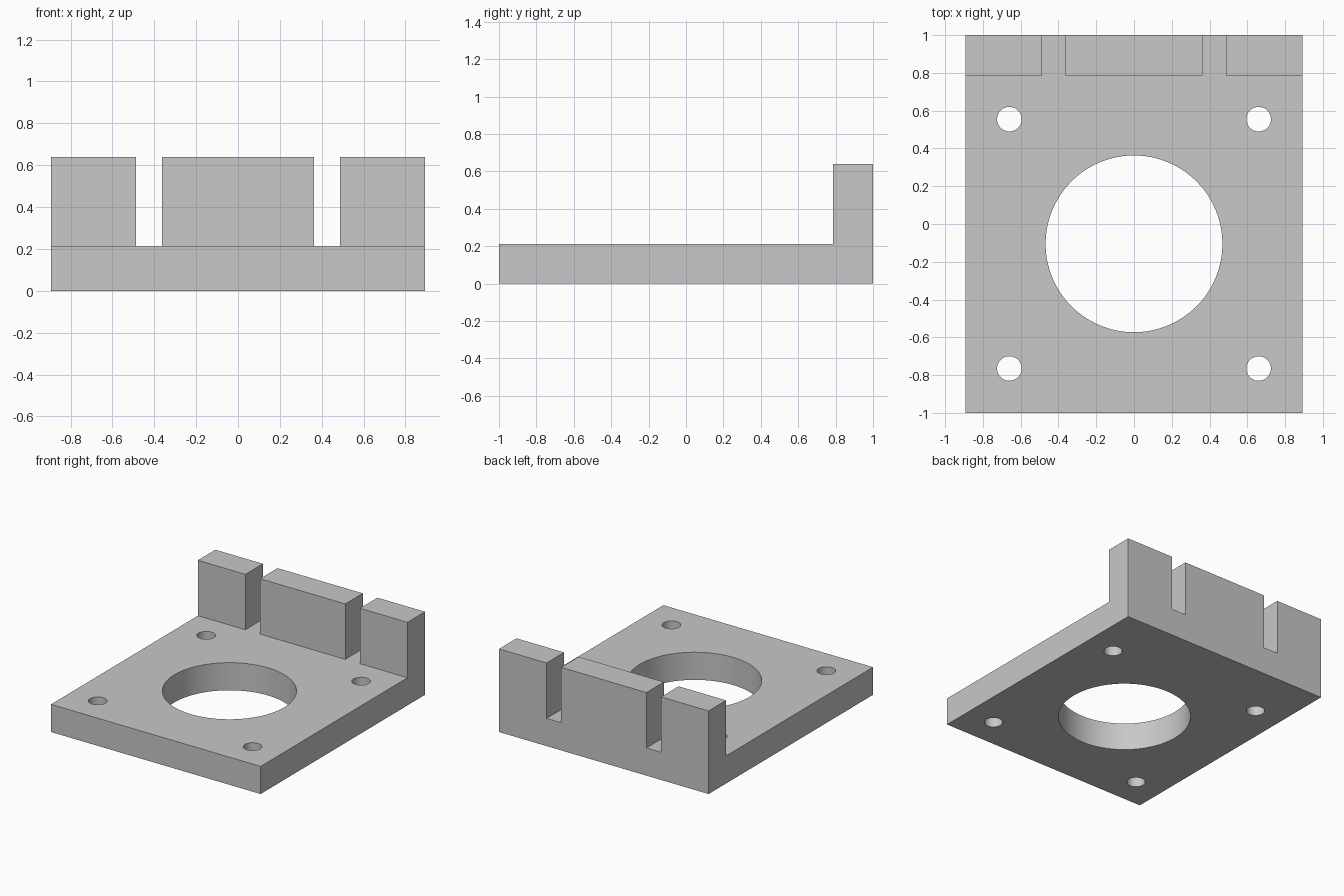
import bpy, bmesh, math
from mathutils import Vector

if "Cube" in bpy.data.objects:
    bpy.data.objects.remove(bpy.data.objects["Cube"], do_unlink=True)

GREY = (0.58, 0.58, 0.58, 1)
grey = bpy.data.materials.new("plain grey")
grey.use_nodes = True
grey.diffuse_color = GREY
grey.node_tree.nodes["Principled BSDF"].inputs["Base Color"].default_value = GREY

HALF_W, BASE_H, WALL_H, WALL_Y = 0.893, 0.213, 0.64, 0.787
SLOT_IN, SLOT_OUT = 0.363, 0.488

# Base plate, scored along the wall front and the slot sides
bm = bmesh.new()
bmesh.ops.create_cube(bm, size=1)
for v in bm.verts:
    v.co = Vector((v.co.x * 2 * HALF_W, v.co.y * 2, (v.co.z + 0.5) * BASE_H))


def score(point, normal):
    bmesh.ops.bisect_plane(bm, geom=bm.verts[:] + bm.edges[:] + bm.faces[:],
                           plane_co=point, plane_no=normal)


score((0, WALL_Y, 0), (0, 1, 0))
for x in (-SLOT_OUT, -SLOT_IN, SLOT_IN, SLOT_OUT):
    score((x, 0, 0), (1, 0, 0))

# Three wall blocks raised from the rear strip
bm.normal_update()
tops = []
for f in bm.faces:
    c = f.calc_center_median()
    if f.normal.z > 0.9 and c.y > WALL_Y and not SLOT_IN < abs(c.x) < SLOT_OUT:
        tops.append(f)
for f in tops:
    new = bmesh.ops.extrude_face_region(bm, geom=[f])
    for v in new["geom"]:
        if isinstance(v, bmesh.types.BMVert):
            v.co.z = WALL_H
    bmesh.ops.delete(bm, geom=[f], context='FACES_ONLY')
bmesh.ops.dissolve_limit(bm, angle_limit=math.radians(1),
                         verts=bm.verts[:], edges=bm.edges[:])
bmesh.ops.recalc_face_normals(bm, faces=bm.faces[:])
mesh = bpy.data.meshes.new("mounting_plate")
bm.to_mesh(mesh)
bm.free()
mesh.materials.append(grey)
plate = bpy.data.objects.new("mounting_plate", mesh)
bpy.context.collection.objects.link(plate)


# Round through holes
def drill(name, x, y, radius, sides):
    bpy.ops.mesh.primitive_cylinder_add(vertices=sides, radius=radius, depth=1,
                                        location=(x, y, 0))
    cutter = bpy.context.object
    cutter.name = name
    cutter.hide_render = True
    cutter.data.materials.append(grey)
    mod = plate.modifiers.new(name, 'BOOLEAN')
    mod.operation, mod.solver, mod.object = 'DIFFERENCE', 'EXACT', cutter
    bpy.context.view_layer.objects.active = plate
    bpy.ops.object.modifier_apply(modifier=name)
    bpy.data.objects.remove(cutter, do_unlink=True)


drill("centre_hole", 0, -0.105, 0.468, 96)
for x in (-0.66, 0.66):
    for y in (-0.765, 0.555):
        drill("screw_hole", x, y, 0.065, 40)

bpy.ops.object.select_all(action='DESELECT')
plate.select_set(True)
bpy.context.view_layer.objects.active = plate
bpy.ops.object.shade_smooth_by_angle(angle=math.radians(30))
